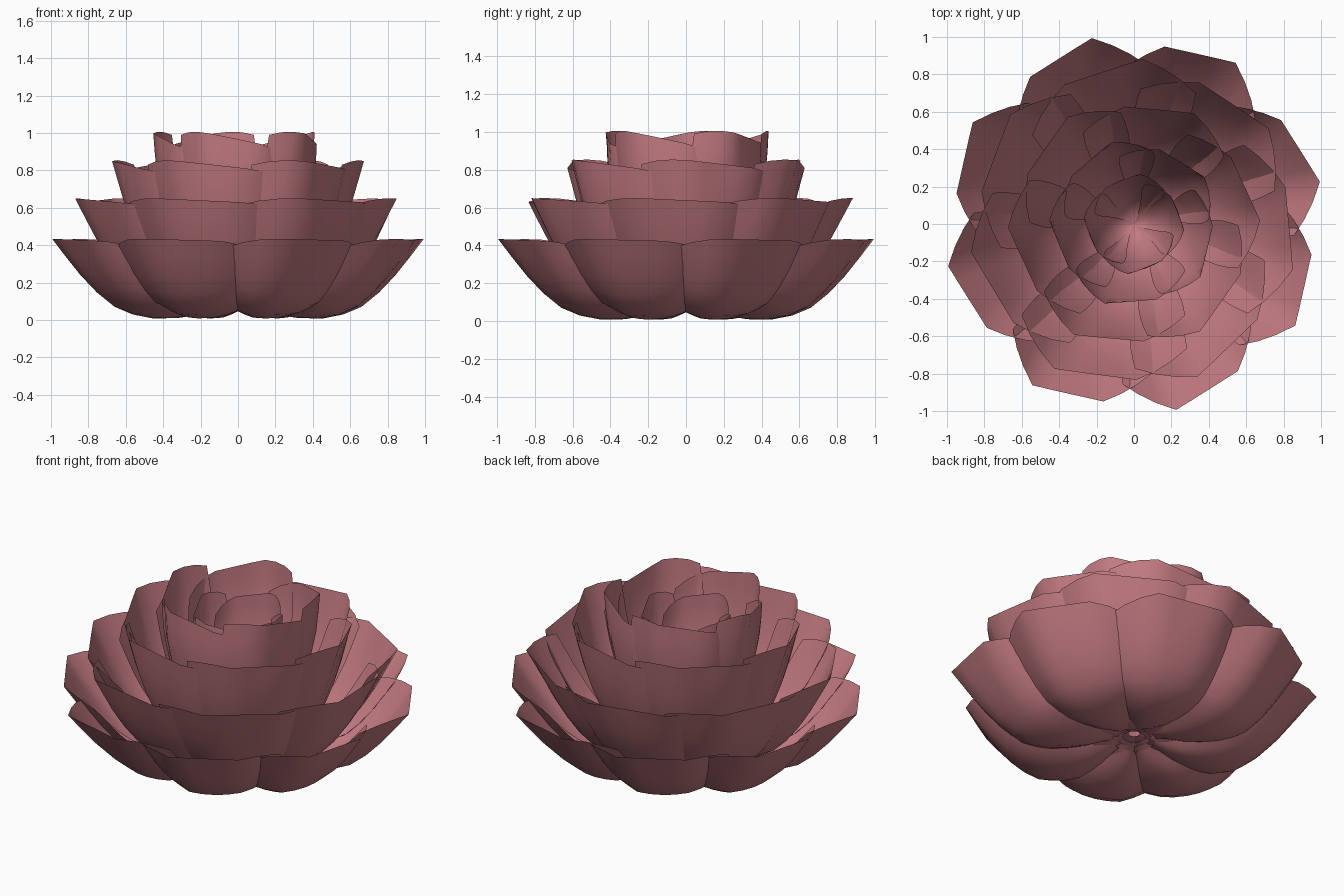
import bpy
import math

cube = bpy.data.objects.get("Cube")
if cube:
    bpy.data.objects.remove(cube, do_unlink=True)

# Dusty pink petal colour
pink = bpy.data.materials.new("dusty_pink")
pink.use_nodes = True
colour = (0.54, 0.195, 0.22, 1)
pink.diffuse_color = colour
pink.node_tree.nodes["Principled BSDF"].inputs["Base Color"].default_value = colour

COLS = 10
CORNER = 0.4  # where the flat middle of the rim turns inward


def smooth_profile(points, steps=2):
    """Catmull-Rom curve through (radius, height, half width) points."""
    out = []
    last = len(points) - 1
    for i in range(last):
        p = [points[max(0, min(last, i + k))] for k in (-1, 0, 1, 2)]
        for s in range(steps):
            t = s / steps
            out.append([0.5 * (2 * b + (c - a) * t + (2 * a - 5 * b + 4 * c - d) * t ** 2
                               + (3 * b - a - 3 * c + d) * t ** 3) for a, b, c, d in zip(*p)])
    out.append(list(points[-1]))
    return out


def petal_mesh(name, points, cup, twist, slant):
    """Scooped petal about the x axis, one side lying outside its neighbour."""
    rows = smooth_profile(points)
    last = len(rows) - 1
    verts, faces = [], []
    for j, (r, z, half) in enumerate(rows):
        v = j / last
        a, b = rows[max(0, j - 1)], rows[min(last, j + 1)]
        dr, dz = b[0] - a[0], b[1] - a[1]
        length = math.hypot(dr, dz)
        nr, nz = dz / length, -dr / length * (1 - v)
        nr += (1 - nr) * v ** 3
        for i in range(COLS + 1):
            u = 2 * i / COLS - 1
            angle = math.radians(half) * u
            kink = max(0, (abs(u) - CORNER) / (1 - CORNER))
            fold = u * u * (1 - v * v) + kink * v * v
            side = max(-1, min(1, u / CORNER))
            push = -cup * fold * min(1, 2 * v) - twist * side * v
            flat = math.cos(math.radians(half) * min(abs(u), CORNER))
            rr = r * (1 + (1 / flat - 1) * v ** 3) + nr * push
            zz = z + nz * push - (slant * u + 0.05 * kink * kink) * v ** 3
            verts.append((rr * math.cos(angle), rr * math.sin(angle), zz))
    n = COLS + 1
    for j in range(last):
        for i in range(COLS):
            k = j * n + i
            faces.append((k, k + n, k + n + 1, k + 1))
    mesh = bpy.data.meshes.new(name)
    mesh.from_pydata(verts, [], faces)
    mesh.polygons.foreach_set("use_smooth", [True] * len(mesh.polygons))
    mesh.materials.append(pink)
    return mesh


def petal_ring(name, count, start, points, cup, twist, slant):
    mesh = petal_mesh(name, points, cup, twist, slant)
    for k in range(count):
        petal = bpy.data.objects.new(f"{name}_{k + 1}", mesh)
        petal.rotation_euler.z = math.radians(start + k * 360 / count)
        bpy.context.collection.objects.link(petal)


# Rings from the open outside to the closed heart: radius, height, half width
petal_ring("outer_petal", 8, -111,
           [(0.12, 0.08, 20), (0.26, 0.025, 28), (0.48, 0.01, 31),
            (0.67, 0.07, 31), (0.84, 0.24, 30), (0.972, 0.43, 28)], 0.16, 0.028, 0.01)
petal_ring("second_petal", 7, -104,
           [(0.09, 0.09, 25), (0.22, 0.06, 33), (0.45, 0.09, 38),
            (0.61, 0.22, 40), (0.74, 0.43, 39), (0.83, 0.64, 37)], 0.11, 0.025, 0.025)
petal_ring("third_petal", 6, -102,
           [(0.06, 0.1, 30), (0.18, 0.09, 38), (0.37, 0.18, 44),
            (0.5, 0.38, 45), (0.585, 0.63, 43), (0.625, 0.83, 41)], 0.07, 0.022, 0.05)
petal_ring("fourth_petal", 5, -92,
           [(0.03, 0.12, 36), (0.13, 0.13, 45), (0.27, 0.26, 50),
            (0.36, 0.5, 52), (0.41, 0.76, 50), (0.415, 0.97, 46)], 0.045, 0.016, 0.07)
petal_ring("heart_petal", 4, -75,
           [(0.0, 0.16, 45), (0.08, 0.19, 55), (0.17, 0.33, 60),
            (0.22, 0.52, 62), (0.245, 0.72, 58), (0.24, 0.88, 54)], 0.025, 0.012, 0.05)
